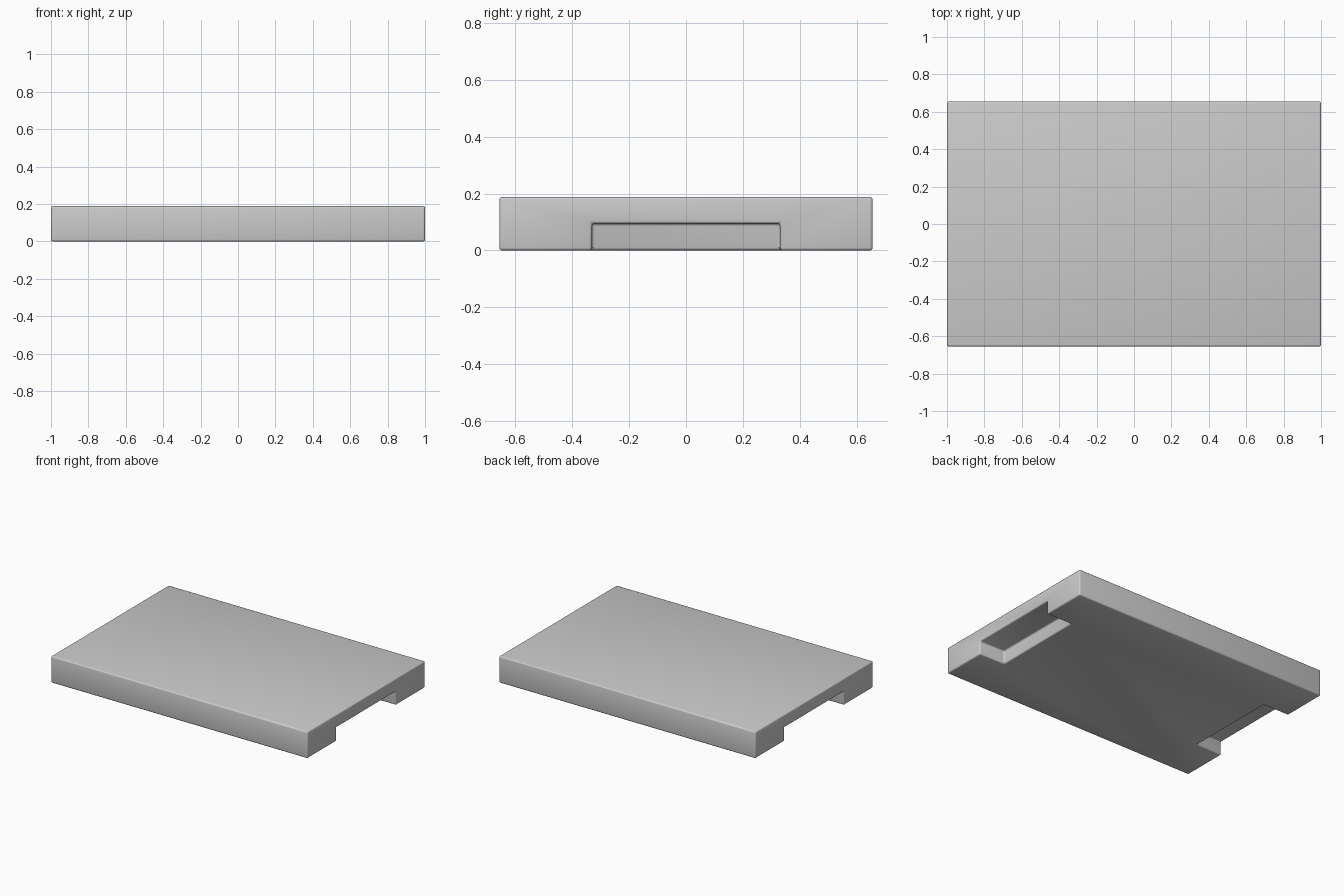
import bpy

if "Cube" in bpy.data.objects:
    bpy.data.objects.remove(bpy.data.objects["Cube"])

L, W, H = 2.0, 1.31, 0.188            # slab size
NOTCH_D, NOTCH_W, NOTCH_H = 0.2, 0.66, 0.095


def box(name, size, centre):
    bpy.ops.mesh.primitive_cube_add(size=1, location=centre)
    ob = bpy.context.object
    ob.name = name
    ob.scale = size
    bpy.ops.object.transform_apply(location=True, rotation=False, scale=True)
    return ob


# Hand-grip cutters, one under each short end
cutters = []
for side, label in ((-1, "left"), (1, "right")):
    c = box(label + "_grip_cutter", (NOTCH_D * 2, NOTCH_W, NOTCH_H * 2),
            (side * L / 2, 0, 0))
    c.hide_render = True
    cutters.append(c)

# Main board
board = box("board", (L, W, H), (0, 0, H / 2))
for c in cutters:
    mod = board.modifiers.new(c.name, 'BOOLEAN')
    mod.operation = 'DIFFERENCE'
    mod.solver = 'EXACT'
    mod.object = c
    bpy.ops.object.modifier_apply(modifier=mod.name)
for c in cutters:
    bpy.data.objects.remove(c, do_unlink=True)

# Small rounded edges
bev = board.modifiers.new("edge_round", 'BEVEL')
bev.width = 0.01
bev.segments = 3
bev.limit_method = 'ANGLE'
bpy.ops.object.modifier_apply(modifier=bev.name)
bpy.ops.object.shade_smooth_by_angle()
